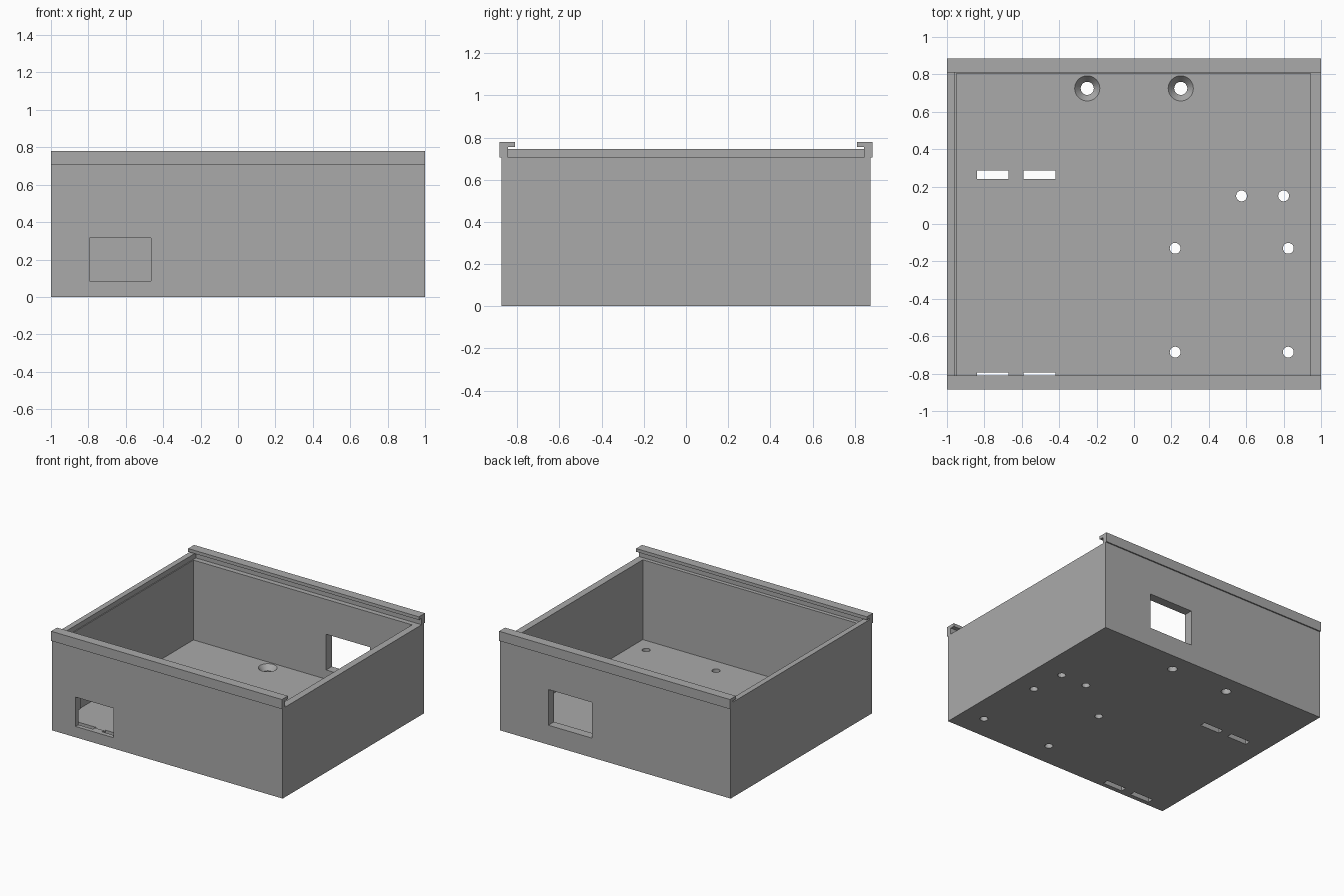
import bpy, bmesh
from mathutils import Matrix, Vector

old = bpy.data.objects.get("Cube")
if old:
    bpy.data.objects.remove(old, do_unlink=True)

grey = bpy.data.materials.new("plain grey")
grey.use_nodes = True
color = (0.4, 0.4, 0.4, 1)
grey.diffuse_color = color
grey.node_tree.nodes["Principled BSDF"].inputs["Base Color"].default_value = color


def make_object(name, bm):
    bmesh.ops.recalc_face_normals(bm, faces=bm.faces)
    mesh = bpy.data.meshes.new(name)
    bm.to_mesh(mesh)
    bm.free()
    mesh.materials.append(grey)
    obj = bpy.data.objects.new(name, mesh)
    bpy.context.collection.objects.link(obj)
    return obj


def box(name, x, y, z):
    """Box from (min, max) pairs."""
    bm = bmesh.new()
    size = Vector((x[1] - x[0], y[1] - y[0], z[1] - z[0]))
    mid = Vector((sum(x), sum(y), sum(z))) / 2
    bmesh.ops.create_cube(bm, size=1, matrix=Matrix.Translation(mid) @ Matrix.Diagonal(size).to_4x4())
    return make_object(name, bm)


def cone(name, x, y, z, r_low, r_high):
    bm = bmesh.new()
    bmesh.ops.create_cone(bm, cap_ends=True, segments=40, radius1=r_low, radius2=r_high,
                          depth=z[1] - z[0], matrix=Matrix.Translation((x, y, sum(z) / 2)))
    return make_object(name, bm)


def cut(target, cutters):
    for c in cutters:
        mod = target.modifiers.new(c.name, "BOOLEAN")
        mod.operation = "DIFFERENCE"
        mod.solver = "EXACT"
        mod.object = c
    graph = bpy.context.evaluated_depsgraph_get()
    mesh = bpy.data.meshes.new_from_object(target.evaluated_get(graph))
    target.modifiers.clear()
    target.data = mesh
    for c in cutters:
        bpy.data.objects.remove(c, do_unlink=True)


FLOOR, WALL_TOP = 0.08, 0.705
THROUGH = (-0.1, 0.2)

# Open tray body
body = box("tray_body", (-1, 1), (-0.875, 0.875), (0, WALL_TOP))
cutters = [
    box("cavity", (-0.95, 0.945), (-0.815, 0.805), (FLOOR, 1)),
    box("front_window", (-0.795, -0.465), (-1, -0.7), (0.085, 0.315)),
    box("back_window", (0.2, 0.58), (0.7, 1), (0.152, 0.432)),
]
# Strap slots in the floor
for x in (-0.84, -0.59):
    for y in (-0.84, 0.24):
        cutters.append(box("slot", (x, x + 0.17), (y, y + 0.045), THROUGH))
# Mounting holes
for x, y in ((0.575, 0.15), (0.8, 0.15), (0.22, -0.13), (0.825, -0.13),
             (0.22, -0.685), (0.825, -0.685)):
    cutters.append(cone("mount_hole", x, y, THROUGH, 0.029, 0.029))
# Countersunk screw holes
for x in (-0.25, 0.25):
    cutters.append(cone("screw_hole", x, 0.725, THROUGH, 0.035, 0.035))
    cutters.append(cone("countersink", x, 0.725, (0.04, FLOOR + 0.001), 0.035, 0.068))
cut(body, cutters)

# Hooked lid rails along front and back
profile = ((0.885, 0.705), (0.885, 0.78), (0.811, 0.78),
           (0.811, 0.755), (0.845, 0.755), (0.845, 0.705))
for name, side in (("front_rail", -1), ("back_rail", 1)):
    bm = bmesh.new()
    face = bm.faces.new([bm.verts.new((-1, side * y, z)) for y, z in profile])
    new = bmesh.ops.extrude_face_region(bm, geom=[face])["geom"]
    bmesh.ops.translate(bm, vec=(2, 0, 0), verts=[v for v in new if isinstance(v, bmesh.types.BMVert)])
    make_object(name, bm)

# Lid stop on the right wall
box("lid_stop", (-1, -0.957), (-0.845, 0.845), (WALL_TOP, 0.745))
